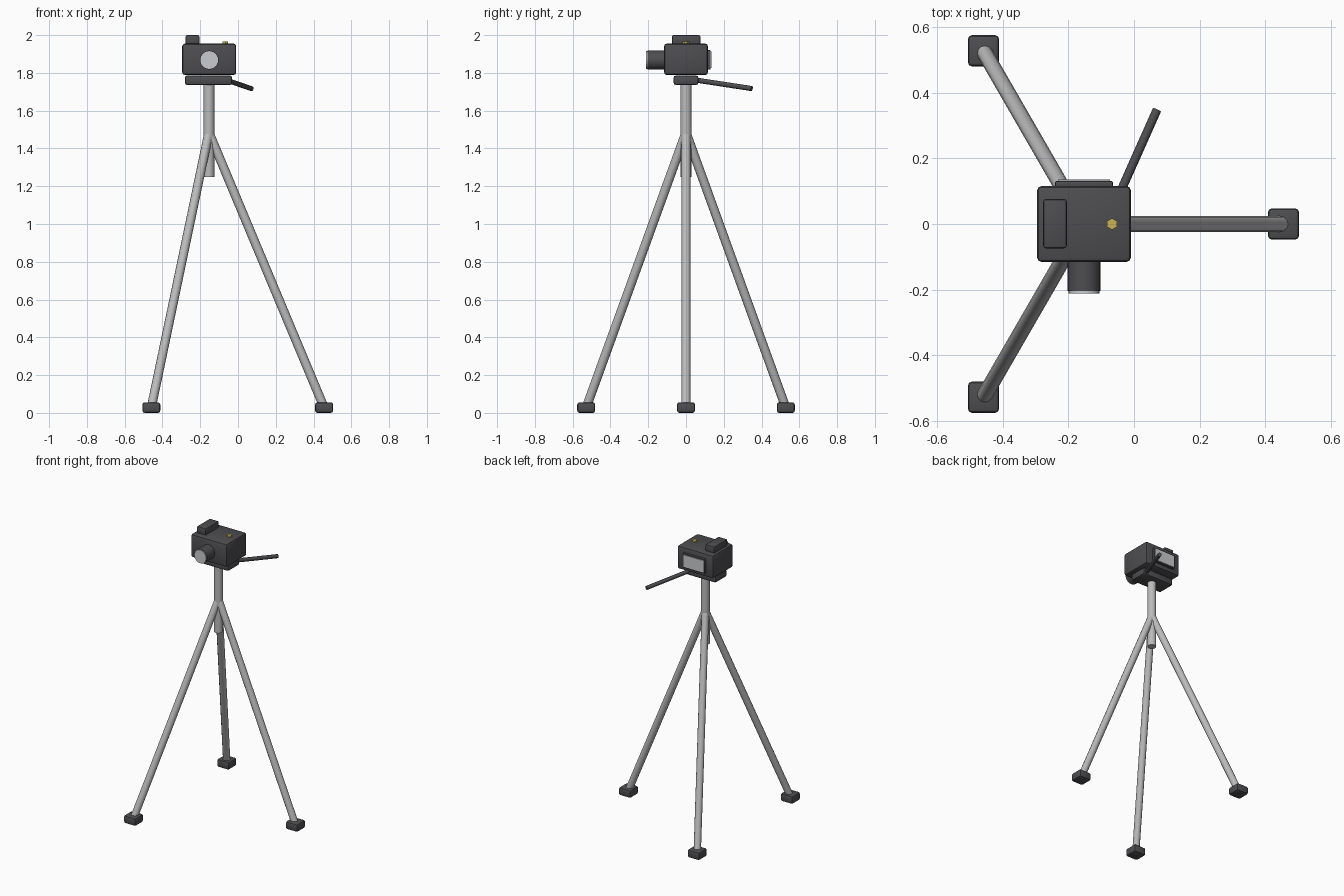
import bpy
import math
from mathutils import Vector

cube = bpy.data.objects.get("Cube")
if cube:
    bpy.data.objects.remove(cube, do_unlink=True)


def material(name, rgb):
    mat = bpy.data.materials.new(name)
    mat.use_nodes = True
    mat.diffuse_color = (*rgb, 1)
    mat.node_tree.nodes["Principled BSDF"].inputs["Base Color"].default_value = (*rgb, 1)
    return mat


DARK = material("charcoal plastic", (0.075, 0.073, 0.08))
METAL = material("brushed metal", (0.5, 0.5, 0.5))
GLASS = material("pale glass", (0.58, 0.6, 0.62))
GOLD = material("gold", (0.6, 0.45, 0.1))


def finish(obj, name, mat):
    obj.name = name
    obj.data.materials.append(mat)
    bpy.ops.object.shade_smooth_by_angle(angle=math.radians(35))
    return obj


def box(name, center, size, mat, bevel=0.0):
    bpy.ops.mesh.primitive_cube_add(size=1, location=center)
    obj = bpy.context.object
    obj.scale = size
    bpy.ops.object.transform_apply(location=False, rotation=False, scale=True)
    if bevel:
        mod = obj.modifiers.new("rounded edges", 'BEVEL')
        mod.width = bevel
        mod.segments = 2
        bpy.ops.object.modifier_apply(modifier=mod.name)
    return finish(obj, name, mat)


def rod(name, start, end, radius, mat, sides=16):
    a, b = Vector(start), Vector(end)
    bpy.ops.mesh.primitive_cylinder_add(vertices=sides, radius=radius,
                                        depth=(b - a).length, location=(a + b) / 2)
    obj = bpy.context.object
    obj.rotation_euler = (b - a).to_track_quat('Z', 'Y').to_euler()
    return finish(obj, name, mat)


AXIS = -0.154

# Tripod: three splayed legs with square feet
for i, name in enumerate(("left", "back", "front")):
    angle = i * math.tau / 3
    out = Vector((math.cos(angle), math.sin(angle), 0))
    hub = Vector((AXIS, 0, 0))
    rod(name + "_leg", hub + Vector((0, 0, 1.485)),
        hub + out * 0.605 + Vector((0, 0, 0.04)), 0.024, METAL, 12)
    box(name + "_foot", hub + out * 0.61 + Vector((0, 0, 0.028)),
        (0.095, 0.095, 0.056), DARK, 0.012)

# Centre column, head plate and pan handle
rod("column", (AXIS, 0, 1.25), (AXIS, 0, 1.75), 0.029, METAL)
box("head_plate", (AXIS - 0.002, 0, 1.761), (0.25, 0.132, 0.05), DARK, 0.012)
rod("pan_handle", (-0.085, 0, 1.77), (0.07, 0.348, 1.717), 0.0135, DARK, 12)

# Camera body with top block and shutter button
MID = -0.1525
box("camera_body", (MID, 0, 1.872), (0.286, 0.232, 0.166), DARK, 0.014)
box("top_block", (-0.241, 0.001, 1.973), (0.072, 0.15, 0.054), DARK, 0.008)
rod("shutter_button", (-0.067, 0, 1.94), (-0.067, 0, 1.966), 0.0175, GOLD, 6)

# Lens on the front
rod("lens_barrel", (MID, -0.1, 1.868), (MID, -0.205, 1.868), 0.05, DARK, 24)
rod("lens_glass", (MID, -0.2, 1.868), (MID, -0.212, 1.868), 0.047, GLASS, 24)

# Screen on the back
box("screen_frame", (MID, 0.121, 1.869), (0.176, 0.02, 0.102), DARK, 0.004)
box("screen", (MID, 0.131, 1.869), (0.16, 0.008, 0.086), GLASS)
